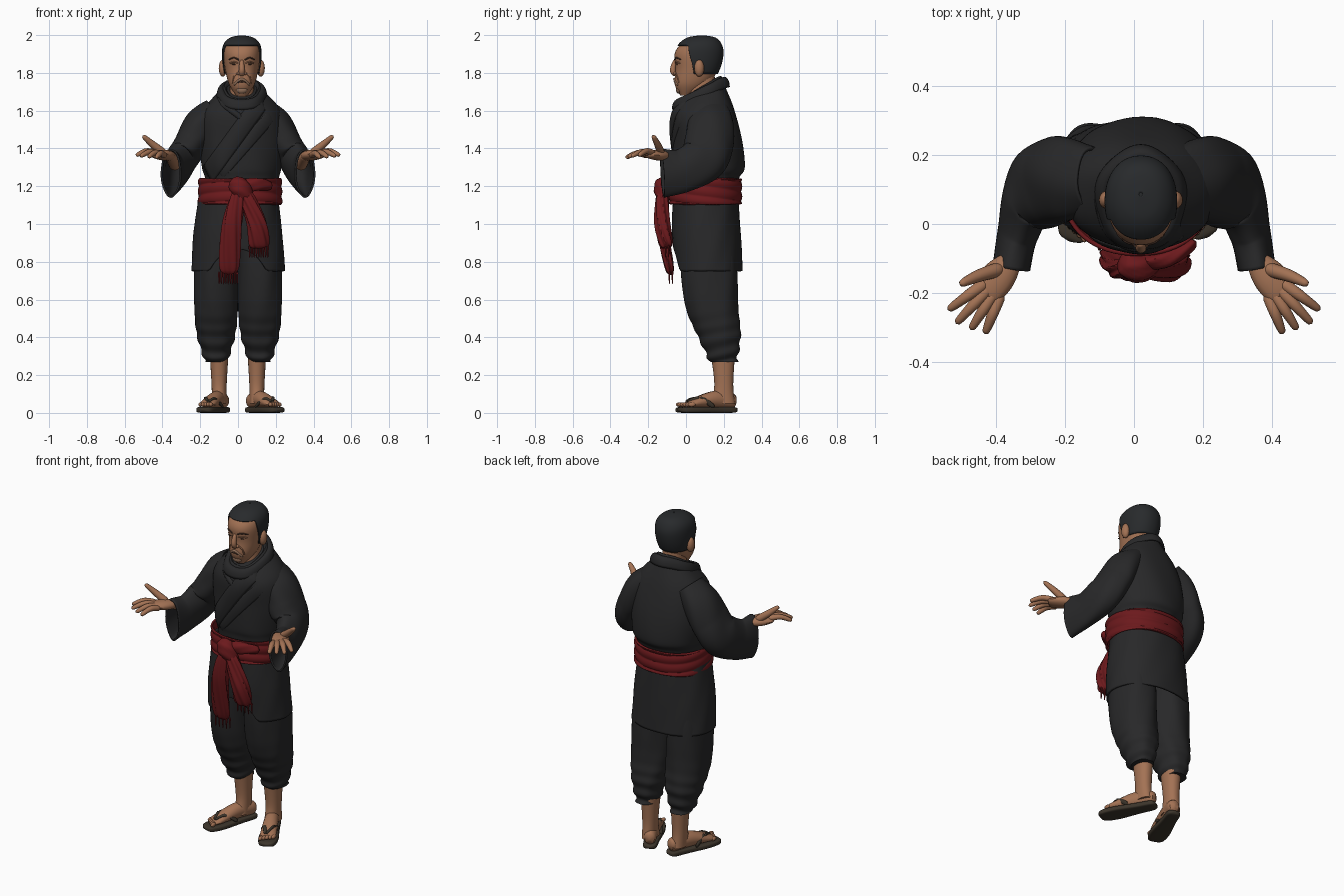
import bpy, bmesh
from math import sin, cos, pi, radians, copysign
from mathutils import Vector
from mathutils.bvhtree import BVHTree

cube = bpy.data.objects.get("Cube")
if cube:
    bpy.data.objects.remove(cube)

MIDDLE = .02  # the body leans slightly to its left


def material(name, *rgb):
    mat = bpy.data.materials.new(name)
    mat.use_nodes = True
    mat.diffuse_color = (*rgb, 1)
    mat.node_tree.nodes["Principled BSDF"].inputs["Base Color"].default_value = (*rgb, 1)
    return mat


CLOTH = material("black_cloth", .021, .021, .022)
RED = material("red_sash", .15, .01, .012)
SKIN = material("brown_skin", .37, .17, .09)
HAIR = material("dark_hair", .021, .023, .025)
STUBBLE = material("grey_stubble", .28, .16, .1)
SOLE = material("sandal_leather", .045, .035, .024)
LINE = material("dark_brown", .06, .03, .02)


def sample(points, t):
    """Smooth Catmull-Rom interpolation through a list of vectors."""
    last = len(points) - 1
    i = min(int(t * last), last - 1)
    f = t * last - i
    before, start, end, after = (Vector(points[min(max(i + k, 0), last)]) for k in (-1, 0, 1, 2))
    slope_in, slope_out = (end - before) / 2, (after - start) / 2
    ease = f * f * (3 - 2 * f)
    return start.lerp(end, ease) + slope_in * f * (1 - f) ** 2 - slope_out * f * f * (1 - f)


def value(numbers, t):
    return sample([(n, 0) for n in numbers], t)[0]


def power(c, exponent):
    return copysign(abs(c) ** exponent, c)


def grid(name, surface, nu, nv, mat, closed=True, thick=0, side=1):
    """Skin surface(u, v): capped when solid, shelled when thick."""
    bm = bmesh.new()
    cols = nu if closed else nu + 1
    rows = [[bm.verts.new(surface(i / nu, j / nv)) for i in range(cols)] for j in range(nv + 1)]
    for vert in bm.verts:
        vert.co.x *= side
    for low, high in zip(rows, rows[1:]):
        for i in range(nu):
            k = (i + 1) % cols
            bm.faces.new((low[i], low[k], high[k], high[i]))
    if closed and not thick:
        bm.faces.new(rows[0])
        bm.faces.new(rows[-1])
    bmesh.ops.recalc_face_normals(bm, faces=bm.faces)
    mesh = bpy.data.meshes.new(name)
    bm.to_mesh(mesh)
    bm.free()
    mesh.materials.append(mat)
    ob = bpy.data.objects.new(name, mesh)
    bpy.context.collection.objects.link(ob)
    if thick:
        shell = ob.modifiers.new("thickness", "SOLIDIFY")
        shell.thickness = thick
        shell.offset = 0
    return ob


def loft(rings, center=MIDDLE, lift=0, folds=0, depth=0, crumple=0):
    """Stacked ovals, each (height, front y, back y, half width)."""
    def surface(u, v):
        z, front, back, half = sample(rings, v)
        a = 2 * pi * u
        k = 1 + depth * sin(folds * a + 9 * v) + crumple * v ** 5 * sin(50 * v + 2 * sin(a))
        s = power(sin(a), .92)
        return Vector((center + half * k * power(cos(a), .92),
                       (front + back + (back - front) * k * s) / 2, z + lift * v ** 4 * s))
    return surface


def tube(name, path, wide, deep, mat, ref=(1, 0, 0), nu=16, nv=16, square=1, folds=0, depth=0, **options):
    """Sweep an oval along a path; wide lies along ref, ends are rounded when solid."""
    def surface(u, v):
        along = (sample(path, min(v + .02, 1)) - sample(path, max(v - .02, 0))).normalized()
        across = (Vector(ref) - along * along.dot(Vector(ref))).normalized()
        a = 2 * pi * u
        k = 1 + depth * sin(folds * a + 9 * v)
        if not options.get("thick"):
            k *= max(.1, (1 - (2 * v - 1) ** 8) ** .5)
        return (sample(path, v) + across * value(wide, v) * k * power(cos(a), square)
                + along.cross(across) * value(deep, v) * k * power(sin(a), square))
    return grid(name, surface, nu, nv, mat, **options)


def blob(name, loc, size, mat, **options):
    def surface(u, v):
        r = max(.05, sin(pi * v))
        unit = (r * cos(2 * pi * u), r * sin(2 * pi * u), -cos(pi * v))
        return Vector(loc) + Vector([s * c for s, c in zip(size, unit)])
    return grid(name, surface, 16, 10, mat, **options)


def front_of(ob):
    """Return a function that finds the front surface of a part at (x, z)."""
    tree = BVHTree.FromPolygons([v.co for v in ob.data.vertices], [p.vertices[:] for p in ob.data.polygons])

    def find(x, z, proud=0):
        hit = tree.ray_cast(Vector((x, -1, z)), Vector((0, 1, 0)))[0]
        return Vector((x, (hit.y if hit else .05) - proud, z))
    return find


# Wrapped jacket body
torso = grid("jacket_body", loft([(1.12, -.05, .26, .18), (1.24, -.06, .28, .195), (1.3, -.07, .31, .21),
                                  (1.45, -.07, .295, .225), (1.6, -.07, .25, .205), (1.71, -.04, .19, .1)],
                                 lift=.06, folds=7, depth=.008), 64, 44, CLOTH)
on_chest = front_of(torso)


# Rolled collars, high at the nape and low at the throat
def collar(name, radius, height, roll):
    def surface(u, v):
        a = 2 * pi * u
        r = radius + roll * cos(pi * v) + .003 * sin(5 * a)
        return Vector((MIDDLE + r * cos(a), .075 + r * 1.15 * sin(a), height + .06 * sin(a) + .05 * sin(pi * v)))
    grid(name, surface, 48, 12, CLOTH, thick=.008)


collar("collar_outer", .108, 1.665, .022)
collar("collar_inner", .09, 1.67, .012)


# Crossing lapels laid on the chest, tucked in at both ends
def lapel(name, start, end, width, proud):
    def surface(u, v):
        x, z = Vector(start).lerp(Vector(end), v)
        shift = (u - .5) * width
        swell = sin(pi * (.15 + .7 * u)) * abs(sin(pi * v)) ** .4
        return on_chest(x + shift, z - 2 * shift, (proud + .008) * swell - .008)
    grid(name, surface, 8, 24, CLOTH, closed=False, thick=.008)


lapel("under_lapel", (-.1, 1.65), (.06, 1.53), .025, .006)
lapel("over_lapel", (.13, 1.66), (-.16, 1.26), .045, .012)
lapel("chest_fold", (.18, 1.58), (-.1, 1.26), .03, .003)

# Jacket skirt with a lifted, parted front hem
skirt = loft([(1.18, -.06, .27, .2), (.95, -.07, .285, .23), (.75, -.06, .295, .243)], center=0, folds=9, depth=.006)


def skirt_surface(u, v):
    point = skirt(u, v)
    point.z += .6 * v * v * max(0, -sin(2 * pi * u) - .8)
    return point


grid("jacket_skirt", skirt_surface, 72, 20, CLOTH, thick=.01)

# Sash with three wound ridges
band = loft([(1.105, -.08, .285, .212), (1.24, -.08, .285, .21)], center=.011)


def sash_surface(u, v):
    point = band(u, v)
    a = 2 * pi * u
    ridge = .007 * abs(sin(pi * (3 * v + sin(a) / 2)))
    return point + Vector((ridge * cos(a), ridge * sin(a), 0))


grid("sash", sash_surface, 64, 24, RED, thick=.012)

# Knot, bow and hanging tails with fringes
tube("sash_knot", [(-.04, -.11, 1.22), (.01, -.125, 1.19), (.06, -.115, 1.12)], (.03, .055, .03), (.03, .045, .03),
     RED, ref=(0, 0, 1), nu=24, folds=5, depth=.06)
tube("sash_bow", [(.02, -.11, 1.2), (.1, -.1, 1.21), (.18, -.05, 1.2)], (.03, .035, .02), (.02, .025, .015),
     RED, ref=(0, 0, 1), nu=24, folds=4, depth=.08)
for name, path, deep in (("long", [(.01, -.125, 1.18), (-.03, -.13, 1), (-.052, -.08, .73)], (.03, .03, .024)),
                         ("short", [(.03, -.125, 1.18), (.1, -.125, 1), (.11, -.1, .87)], (.03, .04, .035))):
    tube("sash_tail_" + name, path, (.035, .05, .055), deep, RED, nu=48, nv=24, folds=7, depth=.1)
    for i in range(-4, 5):
        top = Vector(path[-1]) + Vector((.012 * i, .008 * (-1) ** i, .02))
        tube("tail_fringe", [top, top - Vector((0, 0, .07))], (.006, .003), (.006, .003), RED, nu=6, nv=6)

# Head, neck and cropped hair
skull = loft([(1.68, -.03, .02, .03), (1.74, -.06, .12, .068), (1.82, -.055, .17, .088), (1.9, -.06, .19, .097),
              (1.95, -.03, .18, .088), (1.98, .015, .15, .055), (1.99, .08, .09, .005)])
on_face = front_of(grid("head", skull, 48, 40, SKIN))
grid("neck", loft([(1.6, 0, .17, .07), (1.8, .02, .15, .06)]), 24, 8, SKIN)


def hair_surface(u, v):
    hairline = .29 + .34 * min(1, max(0, -2.5 * sin(2 * pi * u) - .2))
    point = skull(u, hairline + (1 - hairline) * v)
    return point + (point - Vector((MIDDLE, .07, 1.85))).normalized() * .006


grid("cropped_hair", hair_surface, 96, 28, HAIR, thick=.006)
blob("hair_crown", (MIDDLE, .085, 1.97), (.05, .06, .028), HAIR)

# Face, with features laid on the head
tube("nose", [on_face(MIDDLE, 1.87, -.004), on_face(MIDDLE, 1.815, .014), on_face(MIDDLE, 1.785, -.002)],
     (.01, .016, .014), (.01, .016, .01), SKIN)


def line_on_face(name, points, radius, mat):
    tube(name, [on_face(MIDDLE + x, z, .001) for x, z in points], (radius, radius), (radius, radius), mat, ref=(0, 0, 1))


line_on_face("mouth", [(-.035, 1.746), (0, 1.753), (.035, 1.746)], .003, LINE)
line_on_face("moustache", [(-.042, 1.735), (0, 1.767), (.042, 1.735)], .007, STUBBLE)
blob("chin_stubble", on_face(MIDDLE, 1.71, -.01), (.03, .015, .02), STUBBLE)
for s in (1, -1):
    line_on_face("eyebrow", [(.014 * s, 1.868), (.042 * s, 1.88), (.07 * s, 1.87)], .004, LINE)
    line_on_face("eyelid", [(.02 * s, 1.852), (.042 * s, 1.858), (.064 * s, 1.85)], .004, SKIN)
    line_on_face("cheek_fold", [(.022 * s, 1.8), (.042 * s, 1.78), (.05 * s, 1.745)], .004, SKIN)
    blob("eye", on_face(MIDDLE + .04 * s, 1.846), (.015, .004, .004), LINE)
    blob("nostril_wing", on_face(MIDDLE + .016 * s, 1.797), (.009, .012, .009), SKIN)
    blob("ear", (MIDDLE + .1 * s, .07, 1.825), (.022, .026, .045), SKIN)

for side, label, turn in ((1, "left_", radians(27)), (-1, "right_", radians(20))):
    # Arm in a wide sleeve
    tube(label + "sleeve", [(.12, .13, 1.61), (.19, .13, 1.53), (.245, .12, 1.43), (.3, .09, 1.34), (.335, -.02, 1.28),
                            (.355, -.125, 1.27)],
         (.06, .085, .085, .075, .055, .05), (.09, .115, .125, .12, .11, .125), CLOTH, nu=40, nv=48, folds=5, depth=.02,
         thick=.01, side=side)
    tube(label + "forearm", [(.33, .02, 1.31), (.36, -.13, 1.365)], (.035, .028), (.035, .025), SKIN, side=side)

    # Open hand, palm up, with fanned fingers
    tube(label + "palm", [(.35, -.1, 1.36), (.44, -.21, 1.37)], (.03, .05, .045), (.024, .028, .018), SKIN, side=side)
    tube(label + "thumb", [(.385, -.13, 1.37), (.45, -.15, 1.42), (.505, -.175, 1.468)], (.022, .019, .011),
         (.022, .018, .011), SKIN, side=side)
    for i, finger in enumerate(("index", "middle", "ring", "little")):
        base = Vector((.43, -.17, 1.374)) - i * Vector((.014, .011, .004))
        aim = -radians(36 + 11 * i)
        reach = (.148 - .012 * abs(i - 1)) * Vector((cos(aim), sin(aim), 0))
        bend = Vector((0, 0, .012))
        tube(label + finger, [base, base + reach / 2 + bend, base + reach - bend], (.019, .016, .011),
             (.017, .015, .011), SKIN, nu=12, side=side)

    # Gathered trouser leg and bare ankle
    grid(label + "trouser_leg", loft([(1, -.02, .24, .1), (.78, -.03, .27, .115), (.56, 0, .275, .117),
                                      (.41, .06, .29, .1), (.27, .125, .27, .058)],
                                     center=.116, folds=6, depth=.015, crumple=.12), 48, 64, CLOTH, side=side)
    grid(label + "ankle", loft([(.32, .13, .26, .05), (.15, .15, .25, .04), (.05, .13, .26, .038)], center=.1),
         24, 14, SKIN, side=side)

    # Foot parts lie outward and forward of the ankle, turned out
    outward = Vector((cos(turn), sin(turn), 0))
    forward = Vector((sin(turn), -cos(turn), 0))

    def foot_point(out, ahead, z):
        return Vector((.095, .2, z)) + outward * out + forward * ahead

    tube(label + "foot", [foot_point(0, -.07, .06), foot_point(0, .06, .07), foot_point(0, .23, .04)],
         (.035, .04, .048), (.04, .045, .012), SKIN, ref=outward, nu=20, nv=20, side=side)
    for i in range(5):
        blob(label + "toe", foot_point(.017 * (i - 2), .236 - .007 * i, .044), (.011, .02, .012), SKIN, side=side)
    tube(label + "sandal_sole", [foot_point(0, -.075, .016), foot_point(0, .267, .016)], (.04, .042, .055, .045),
         (.016, .016), SOLE, ref=outward, nu=28, nv=32, square=.45, side=side)
    for edge in (-1, 1):
        tube(label + "sandal_strap", [foot_point(-.01, .21, .055), foot_point(.025 * edge, .15, .075),
                                      foot_point(.046 * edge, .08, .03)],
             (.013, .013), (.008, .008), SOLE, ref=(0, 1, 0), side=side)

# Smooth shading with crisp creases
bpy.ops.object.select_all(action="DESELECT")
for ob in bpy.context.collection.objects:
    if ob.type == "MESH":
        ob.select_set(True)
        bpy.context.view_layer.objects.active = ob
bpy.ops.object.shade_smooth_by_angle(angle=radians(40))
